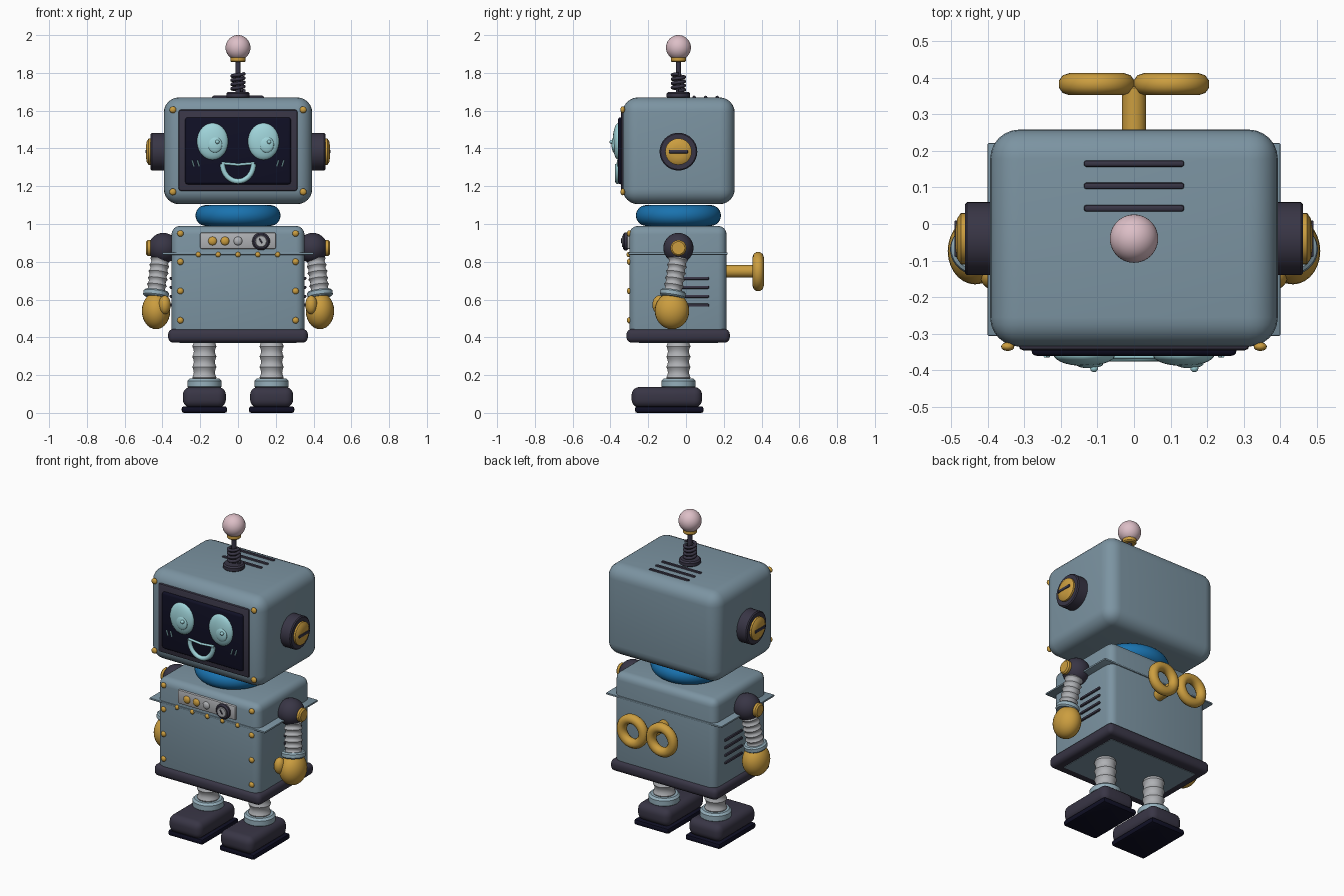
import bpy, bmesh
from math import sin, cos, pi, radians
from mathutils import Vector, Matrix

cube = bpy.data.objects.get("Cube")
if cube:
    bpy.data.objects.remove(cube, do_unlink=True)


def material(name, rgb):
    m = bpy.data.materials.new(name)
    m.use_nodes = True
    m.diffuse_color = (*rgb, 1)
    m.node_tree.nodes["Principled BSDF"].inputs["Base Color"].default_value = (*rgb, 1)
    return m


STEEL = material("blue grey steel", (.20, .295, .36))
CUFF = material("pale blue steel", (.30, .43, .50))
DARK = material("dark slate", (.04, .036, .06))
NAVY = material("screen navy", (.005, .005, .018))
GOLD = material("gold", (.60, .34, .05))
GREY = material("light grey", (.43, .44, .46))
GLOW = material("pale cyan", (.35, .66, .70))
PINK = material("soft pink", (.72, .52, .57))
BLUE = material("bright blue", (.01, .17, .43))

CY = -.04  # depth of the robot's centre line


def finish(name, bm, mat, angle=40):
    bmesh.ops.recalc_face_normals(bm, faces=bm.faces)
    me = bpy.data.meshes.new(name)
    bm.to_mesh(me)
    bm.free()
    me.materials.append(mat)
    ob = bpy.data.objects.new(name, me)
    bpy.context.collection.objects.link(ob)
    smooth(ob, angle)
    return ob


def smooth(ob, angle=40):
    bpy.ops.object.select_all(action='DESELECT')
    ob.select_set(True)
    bpy.context.view_layer.objects.active = ob
    bpy.ops.object.shade_smooth_by_angle(angle=radians(angle))


def box(name, x, y, z, mat, bevel=0, seg=4):
    """Rounded box from (low, high) ranges."""
    bm = bmesh.new()
    bmesh.ops.create_cube(bm, size=1)
    for v in bm.verts:
        v.co = [(lo + hi) / 2 + c * (hi - lo) for c, (lo, hi) in zip(v.co, (x, y, z))]
    if bevel:
        bmesh.ops.bevel(bm, geom=bm.edges[:], offset=bevel, segments=seg, profile=.5, affect='EDGES')
    return finish(name, bm, mat)


def ball(name, loc, size, mat, seg=28):
    bm = bmesh.new()
    size = size if isinstance(size, tuple) else (size,) * 3
    mtx = Matrix.Translation(loc) @ Matrix.Diagonal((*size, 1))
    bmesh.ops.create_uvsphere(bm, u_segments=seg, v_segments=seg // 2, radius=1, matrix=mtx)
    return finish(name, bm, mat, 80)


def lathe(name, profile, loc, axis, mat, seg=32):
    """Spin (radius, height) points around an axis and cap both ends."""
    bm = bmesh.new()
    mtx = Matrix.Translation(loc) @ Vector(axis).to_track_quat('Z', 'Y').to_matrix().to_4x4()
    rings = [[bm.verts.new(mtx @ Vector((r * cos(2 * pi * i / seg), r * sin(2 * pi * i / seg), h)))
              for i in range(seg)] for r, h in profile]
    for a, b in zip(rings, rings[1:]):
        for i in range(seg):
            j = (i + 1) % seg
            bm.faces.new((a[i], a[j], b[j], b[i]))
    bm.faces.new(rings[0][::-1])
    bm.faces.new(rings[-1])
    return finish(name, bm, mat)


def disc(name, r, h, loc, axis, mat, b=.008):
    return lathe(name, [(r - b, 0), (r, b), (r, h - b), (r - b, h)], loc, axis, mat)


def hose(name, start, end, r, ribs, mat):
    start, end = Vector(start), Vector(end)
    length, n = (end - start).length, ribs * 6
    prof = [(r - .008 * abs(cos(pi * ribs * i / n)), length * i / n) for i in range(n + 1)]
    return lathe(name, prof, start, end - start, mat)


def wire(name, points, r, mat, closed=False):
    cu = bpy.data.curves.new(name, 'CURVE')
    cu.dimensions = '3D'
    cu.bevel_depth, cu.bevel_resolution, cu.use_fill_caps = r, 3, True
    sp = cu.splines.new('POLY')
    sp.points.add(len(points) - 1)
    for p, co in zip(sp.points, points):
        p.co = (*co, 1)
    sp.use_cyclic_u = closed
    cu.materials.append(mat)
    ob = bpy.data.objects.new(name, cu)
    bpy.context.collection.objects.link(ob)
    bpy.ops.object.select_all(action='DESELECT')
    ob.select_set(True)
    bpy.context.view_layer.objects.active = ob
    bpy.ops.object.convert(target='MESH')
    smooth(bpy.context.object, 60)


# Head and face screen
box("head", (-.393, .393), (-.335, .258), (1.105, 1.67), STEEL, .08, 6)
box("screen_frame", (-.315, .315), (-.345, -.3), (1.175, 1.605), DARK, .012, 2)
box("screen", (-.28, .28), (-.36, -.31), (1.21, 1.565), NAVY, .014, 3)
for i, (x, px) in enumerate(((-.135, -.122), (.135, .152))):
    ball(f"eye_{i}", (x, -.358, 1.437), (.083, .03, .098), GLOW)
    ball(f"iris_{i}", (px, -.382, 1.42), (.038, .012, .042), GLOW)
    ball(f"eye_highlight_{i}", (px + .013, -.394, 1.435), .011, GLOW, 16)
smile = [(.082 * cos(a), -.362, 1.318 - .092 * sin(a)) for a in (pi * i / 24 for i in range(25))]
wire("smile", smile, .014, GLOW)
wire("smile_top", [(-.088, -.362, 1.322), (0, -.362, 1.314), (.088, -.362, 1.322)], .007, GLOW)
for s in (-1, 1):
    for k in (.205, .233):
        wire("cheek_mark", [(s * k, -.361, 1.305), (s * (k + .01), -.361, 1.337)], .004, GLOW)
    for z in (1.17, 1.605):
        ball("head_bolt", (s * .345, -.335, z), (.018, .012, .018), GOLD, 16)

# Head vents and antenna
for y in (.043, .104, .165):
    box("head_vent", (-.137, .137), (y - .009, y + .009), (1.66, 1.679), DARK, .007, 2)
disc("antenna_base", .062, .035, (0, CY, 1.665), (0, 0, 1), DARK)
coil = [(.032 * cos(t), CY + .032 * sin(t), 1.705 + .09 * t / (8 * pi))
        for t in (8 * pi * i / 96 for i in range(97))]
wire("antenna_spring", coil, .009, DARK)
disc("antenna_rod", .014, .19, (0, CY, 1.69), (0, 0, 1), DARK, .002)
disc("antenna_collar", .04, .032, (0, CY, 1.857), (0, 0, 1), GOLD, .006)
ball("antenna_ball", (0, CY, 1.934), .066, PINK, 40)

# Neck ring
neck = [(.17 + .055 * sin(a), 1.045 - .055 * cos(a)) for a in (pi * i / 14 for i in range(15))]
lathe("neck", neck, (0, CY, 0), (0, 0, 1), BLUE, 48)

# Body, seam and base
box("body", (-.352, .352), (-.3, .215), (.40, .99), STEEL, .045)
box("seam_plate", (-.4, .4), (-.306, .221), (.837, .849), STEEL, .004, 2)
box("base", (-.37, .37), (-.315, .232), (.372, .444), DARK, .028)
box("base_underside", (-.31, .31), (-.25, .17), (.369, .38), STEEL)
for x in (-.21, -.105, 0, .105, .21):
    ball("seam_bolt", (x, -.303, .838), (.014, .012, .014), GOLD, 16)
for s in (-1, 1):
    for z in (.49, .645, .80, .95):
        ball("body_bolt", (s * .305, -.3, z), (.017, .013, .017), GOLD, 16)
    for z in (.57, .617, .665, .712):
        box("side_vent", sorted((s * .345, s * .362)), (-.05, .122), (z - .008, z + .008), DARK, .006, 2)

# Control panel
FRONT = (0, -1, 0)
box("control_panel", (-.2, .2), (-.312, -.28), (.868, .955), GREY, .008, 2)
for x, mat in ((-.135, GOLD), (-.069, GOLD), (0, GREY)):
    ball("button", (x, -.313, .91), (.023, .013, .023), mat, 20)
disc("knob", .047, .028, (.122, -.305, .908), FRONT, DARK)
disc("knob_cap", .031, .01, (.122, -.328, .908), FRONT, GREY, .003)
wire("knob_pointer", [(.112, -.339, .923), (.128, -.339, .899)], .004, DARK)

# Wind-up key
disc("key_stem", .033, .17, (0, .205, .75), (0, 1, 0), GOLD, .004)
for s in (-1, 1):
    loop = [(s * .102 + .075 * cos(a), .382, .748 + .075 * sin(a))
            for a in (2 * pi * i / 36 for i in range(36))]
    wire("key_loop", loop, .03, GOLD, True)

for s, side in ((-1, "right"), (1, "left")):
    out = (s, 0, 0)
    # Ears
    disc(side + "_ear", .1, .075, (s * .387, CY, 1.383), out, DARK, .006)
    lathe(side + "_ear_cap", [(.07, 0), (.07, .018), (.055, .028), (.03, .032)],
          (s * .455, CY, 1.383), out, GOLD)
    box(side + "_ear_slot", sorted((s * .47, s * .491)), (CY - .05, CY + .05), (1.374, 1.392), DARK, .004, 2)

    # Arms
    ball(side + "_shoulder", (s * .395, CY, .873), .08, DARK)
    disc(side + "_shoulder_cap", .042, .03, (s * .456, CY, .873), out, GOLD)
    wrist = Vector((s * .436, -.072, .625))
    top = Vector((s * .41, -.04, .83))
    hose(side + "_arm", top, wrist, .053, 6, GREY)
    disc(side + "_cuff", .068, .036, wrist - Vector((0, 0, .012)), top - wrist, CUFF)
    ball(side + "_hand", (s * .434, -.074, .54), (.075, .091, .097), GOLD)
    ball(side + "_thumb", (s * .388, -.142, .572), (.032, .036, .05), GOLD, 20)

    # Legs and boots
    x = s * .178
    hose(side + "_leg", (x, CY, .16), (x, CY, .38), .064, 4, GREY)
    disc(side + "_ankle", .09, .055, (x, CY, .127), (0, 0, 1), CUFF, .012)
    box(side + "_boot", (x - .114, x + .114), (-.288, .085), (.028, .137), DARK, .042, 5)
    box(side + "_sole", (x - .12, x + .12), (-.27, .093), (0, .035), NAVY, .012, 2)
